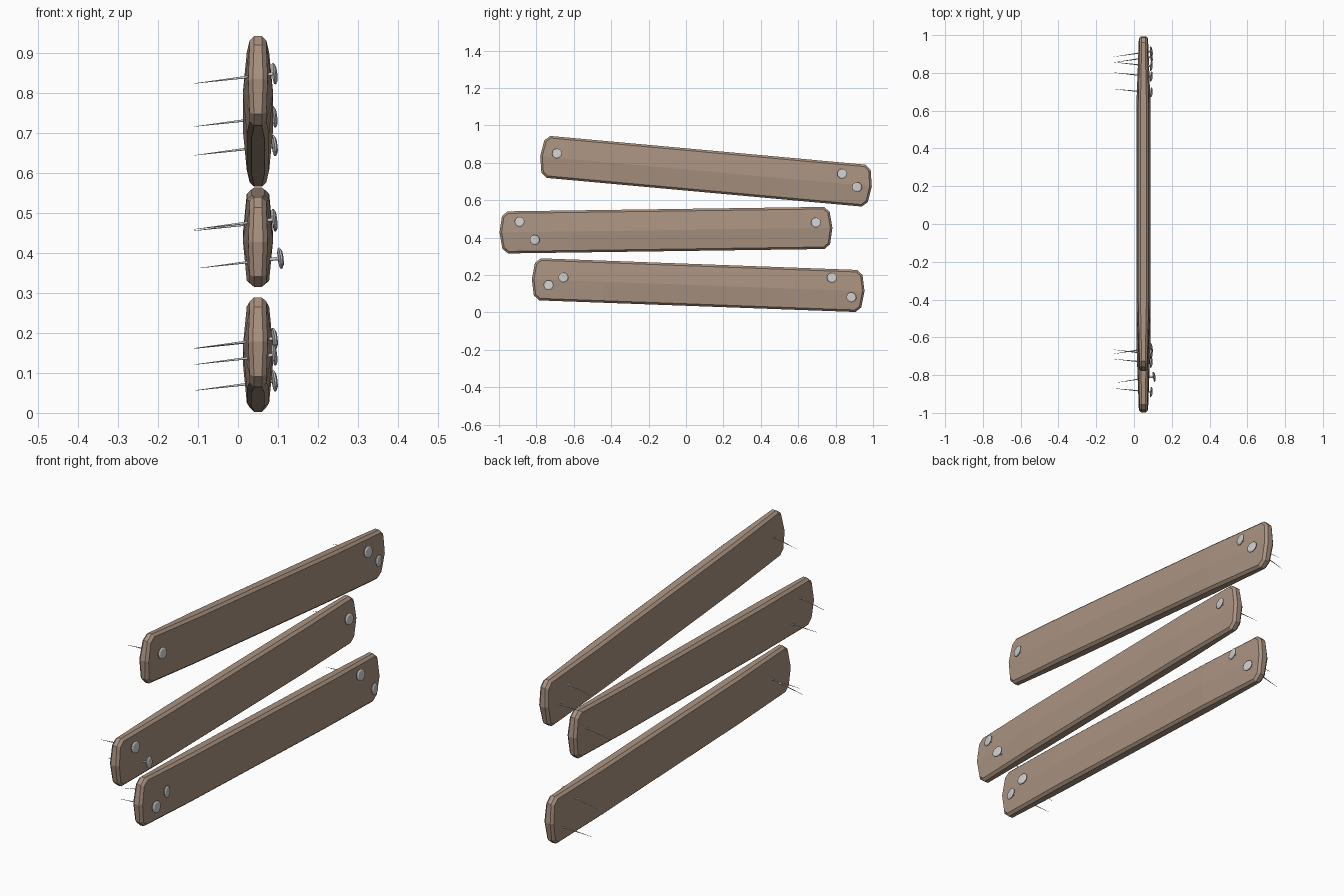
import bpy, bmesh, math
from mathutils import Vector

if "Cube" in bpy.data.objects:
    bpy.data.objects.remove(bpy.data.objects["Cube"])

wood = bpy.data.materials.new("wood")
wood.diffuse_color = (0.40, 0.29, 0.22, 1)
wood.use_nodes = True
wood.node_tree.nodes["Principled BSDF"].inputs["Base Color"].default_value = wood.diffuse_color


def finish(bm, name):
    bmesh.ops.recalc_face_normals(bm, faces=bm.faces)
    me = bpy.data.meshes.new(name)
    bm.to_mesh(me)
    bm.free()
    ob = bpy.data.objects.new(name, me)
    bpy.context.collection.objects.link(ob)
    return ob


def plank(name, y, z, tilt):
    # 4 x 3 grid on each side, thickest along the middle
    half_l, half_h = 0.89, 0.1125
    bm = bmesh.new()
    v = {}
    for s in (-1, 1):
        for i in range(4):
            for j in range(3):
                end, mid = i in (0, 3), j == 1
                u = (-1, -0.57, 0.57, 1)[i] * half_l
                if end and not mid:
                    u -= math.copysign(0.018, u)
                t = (0.024 if mid else 0.020) if end else (0.038 if mid else 0.027)
                v[i, j, s] = bm.verts.new((s * t, u, (j - 1) * half_h))
        for i in range(3):
            for j in range(2):
                bm.faces.new([v[i, j, s], v[i + 1, j, s], v[i + 1, j + 1, s], v[i, j + 1, s]])
    # rim joining both sides
    rim = [(0, 0), (1, 0), (2, 0), (3, 0), (3, 1), (3, 2), (2, 2), (1, 2), (0, 2), (0, 1)]
    for a, b in zip(rim, rim[1:] + rim[:1]):
        bm.faces.new([v[(*a, -1)], v[(*b, -1)], v[(*b, 1)], v[(*a, 1)]])
    bmesh.ops.recalc_face_normals(bm, faces=bm.faces)
    # cut corners
    corners = [bm.edges.get((v[i, j, -1], v[i, j, 1])) for i in (0, 3) for j in (0, 2)]
    bmesh.ops.bevel(bm, geom=corners, offset=0.026, segments=1, affect='EDGES')
    ob = finish(bm, name)
    ob.data.materials.append(wood)
    ob.location = (0.05, y, z)
    ob.rotation_euler.x = math.radians(tilt)
    bev = ob.modifiers.new("chamfer", 'BEVEL')
    bev.width = 0.011
    bev.segments = 1
    bev.limit_method = 'ANGLE'
    bev.angle_limit = math.radians(50)


def nail(name, y, z, dy, x=0.096):
    # turned profile (radius, distance from tip): spike, then flat domed head
    profile = [(0.0004, 0), (0.0045, 0.199), (0.026, 0.201), (0.027, 0.205), (0.020, 0.209)]
    n = 12
    bm = bmesh.new()
    rings = [[bm.verts.new((r * math.cos(k * math.tau / n), r * math.sin(k * math.tau / n), t - 0.209))
              for k in range(n)] for r, t in profile]
    for a, b in zip(rings, rings[1:]):
        for k in range(n):
            m = (k + 1) % n
            bm.faces.new([a[k], a[m], b[m], b[k]])
    bm.faces.new(rings[0])
    bm.faces.new(rings[-1])
    ob = finish(bm, name)
    ob.location = (x, y, z)
    ob.rotation_mode = 'QUATERNION'
    ob.rotation_quaternion = Vector((0.205, -dy, 0.025)).to_track_quat('Z', 'Y')


# planks
plank("top_plank", 0.107, 0.755, -5.2)
plank("middle_plank", -0.107, 0.44, 0.8)
plank("bottom_plank", 0.065, 0.146, -2.1)

# nails: y, z of head, sideways lean of tip
nails = [(-0.69, 0.85, 0.025), (0.835, 0.742, 0.022), (0.915, 0.67, -0.03),
         (-0.89, 0.485, 0.02), (0.695, 0.481, 0.02),
         (-0.735, 0.146, 0.02), (-0.655, 0.187, -0.033),
         (0.78, 0.186, 0.022), (0.885, 0.081, -0.03)]
for k, (y, z, dy) in enumerate(nails):
    nail(f"nail_{k + 1}", y, z, dy)
nail("loose_nail", -0.808, 0.388, -0.032, 0.111)
